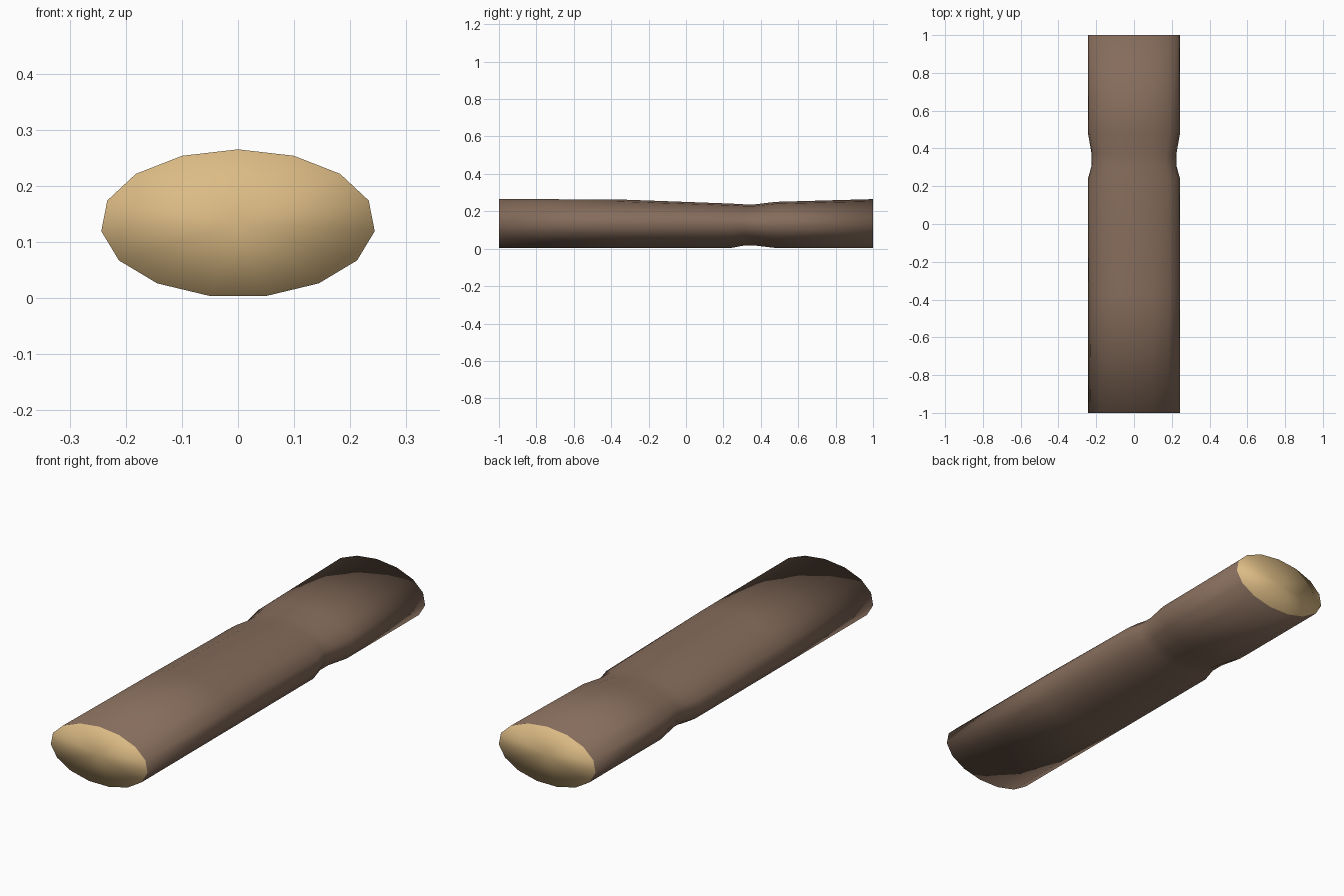
import bpy, bmesh, math

if "Cube" in bpy.data.objects:
    bpy.data.objects.remove(bpy.data.objects["Cube"])

def material(name, rgb):
    m = bpy.data.materials.new(name)
    m.diffuse_color = (*rgb, 1)
    m.use_nodes = True
    m.node_tree.nodes["Principled BSDF"].inputs["Base Color"].default_value = m.diffuse_color
    return m

bark = material("brown bark", (0.235, 0.15, 0.105))
wood = material("pale cut wood", (0.72, 0.50, 0.235))

SIDES, RX, RZ, CZ = 15, 0.245, 0.132, 0.133

# Rings along the log: y, width scale, top scale, bottom scale, left shoulder scale
rings = [
    (-1.00, 1.00, 1.00, 1.00, 1.00),
    (-0.37, 1.00, 0.99, 1.00, 0.97),
    (0.24, 1.00, 0.82, 1.00, 0.99),
    (0.31, 0.92, 0.79, 0.90, 1.00),
    (0.37, 0.92, 0.79, 0.90, 1.00),
    (0.48, 1.00, 0.89, 1.00, 1.00),
    (1.00, 1.00, 1.00, 1.00, 1.00),
]

bm = bmesh.new()
loops = []
for y, w, top, bottom, left in rings:
    loop = []
    for i in range(SIDES):
        a = 2 * math.pi * i / SIDES
        x, z = RX * math.sin(a) * w, RZ * math.cos(a)
        z *= top if z > 0 else bottom
        if x < -0.15 and z > 0:
            x, z = x * left, z * left
        loop.append(bm.verts.new((x, y, CZ + z)))
    loops.append(loop)

# Bark sides
for a, b in zip(loops, loops[1:]):
    for i in range(SIDES):
        j = (i + 1) % SIDES
        bm.faces.new((a[i], a[j], b[j], b[i]))

# Cut ends: fans around a middle point
for loop, y in ((loops[0], -1), (loops[-1], 1)):
    mid = bm.verts.new((0, y, CZ))
    for i in range(SIDES):
        bm.faces.new((mid, loop[i], loop[(i + 1) % SIDES])).material_index = 1

bmesh.ops.recalc_face_normals(bm, faces=bm.faces)
for f in bm.faces:
    f.smooth = True
mesh = bpy.data.meshes.new("log")
bm.to_mesh(mesh)
bm.free()
mesh.materials.append(bark)
mesh.materials.append(wood)
bpy.context.collection.objects.link(bpy.data.objects.new("log", mesh))
